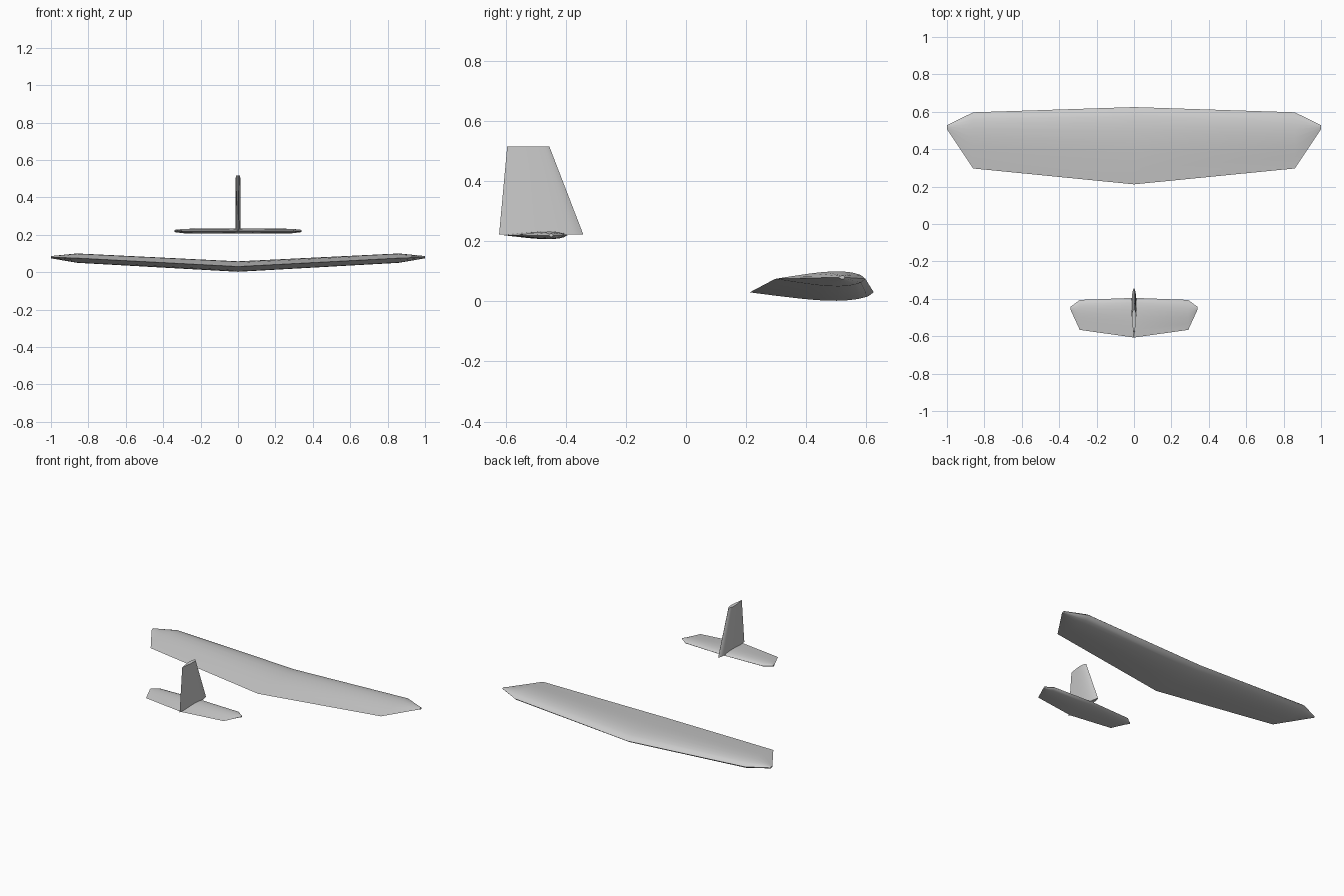
import bpy
import math

if "Cube" in bpy.data.objects:
    bpy.data.objects.remove(bpy.data.objects["Cube"])

grey = bpy.data.materials.new("light_grey")
grey.diffuse_color = (0.6, 0.6, 0.6, 1)
grey.use_nodes = True
grey.node_tree.nodes["Principled BSDF"].inputs["Base Color"].default_value = grey.diffuse_color

# Airfoil as (fraction of chord from the nose, share of half thickness)
UPPER = [(0.05, 0.5), (0.12, 0.77), (0.2, 0.93), (0.3, 1), (0.45, 0.93), (0.6, 0.73), (0.8, 0.38)]
LOWER = [(u, -t) for u, t in reversed(UPPER)]
PROFILE = [(0, 0)] + UPPER + [(1, 0)] + LOWER


def loft(name, stations, vertical=False):
    """Skin airfoil sections: (span, leading y, trailing y, offset, half thickness)."""
    n = len(PROFILE)
    verts, faces = [], []
    for span, lead, trail, off, half in stations:
        for u, t in PROFILE:
            y = lead + (trail - lead) * u
            h = off + t * half
            verts.append((h, y, span) if vertical else (span, y, h))
    for s in range(len(stations) - 1):
        for i in range(n):
            j = (i + 1) % n
            faces.append((s * n + i, s * n + j, (s + 1) * n + j, (s + 1) * n + i))
    faces.append(tuple(range(n)))
    faces.append(tuple(range(len(verts) - n, len(verts))))
    mesh = bpy.data.meshes.new(name)
    mesh.from_pydata(verts, [], faces)
    mesh.materials.append(grey)
    obj = bpy.data.objects.new(name, mesh)
    bpy.context.collection.objects.link(obj)
    bpy.ops.object.select_all(action='DESELECT')
    obj.select_set(True)
    bpy.context.view_layer.objects.active = obj
    bpy.ops.object.mode_set(mode='EDIT')
    bpy.ops.mesh.select_all(action='SELECT')
    bpy.ops.mesh.normals_make_consistent(inside=False)
    bpy.ops.object.mode_set(mode='OBJECT')
    bpy.ops.object.shade_smooth_by_angle(angle=math.radians(35))
    return obj


def both_sides(half):
    """Mirror outboard stations to get a full span."""
    return [(-s[0], *s[1:]) for s in reversed(half[1:])] + half


# Main wing with slight dihedral and pointed tips
loft("main_wing", both_sides([
    (0, 0.625, 0.212, 0.03, 0.028),
    (0.86, 0.597, 0.297, 0.075, 0.025),
    (1.0, 0.528, 0.507, 0.08, 0.006)]))

# Flat tailplane
loft("tailplane", both_sides([
    (0, -0.395, -0.607, 0.22, 0.013),
    (0.29, -0.406, -0.566, 0.22, 0.012),
    (0.34, -0.443, -0.457, 0.22, 0.006)]))

# Upright fin
loft("tail_fin", [
    (0.223, -0.342, -0.622, 0, 0.013),
    (0.516, -0.455, -0.595, 0, 0.012)], vertical=True)
